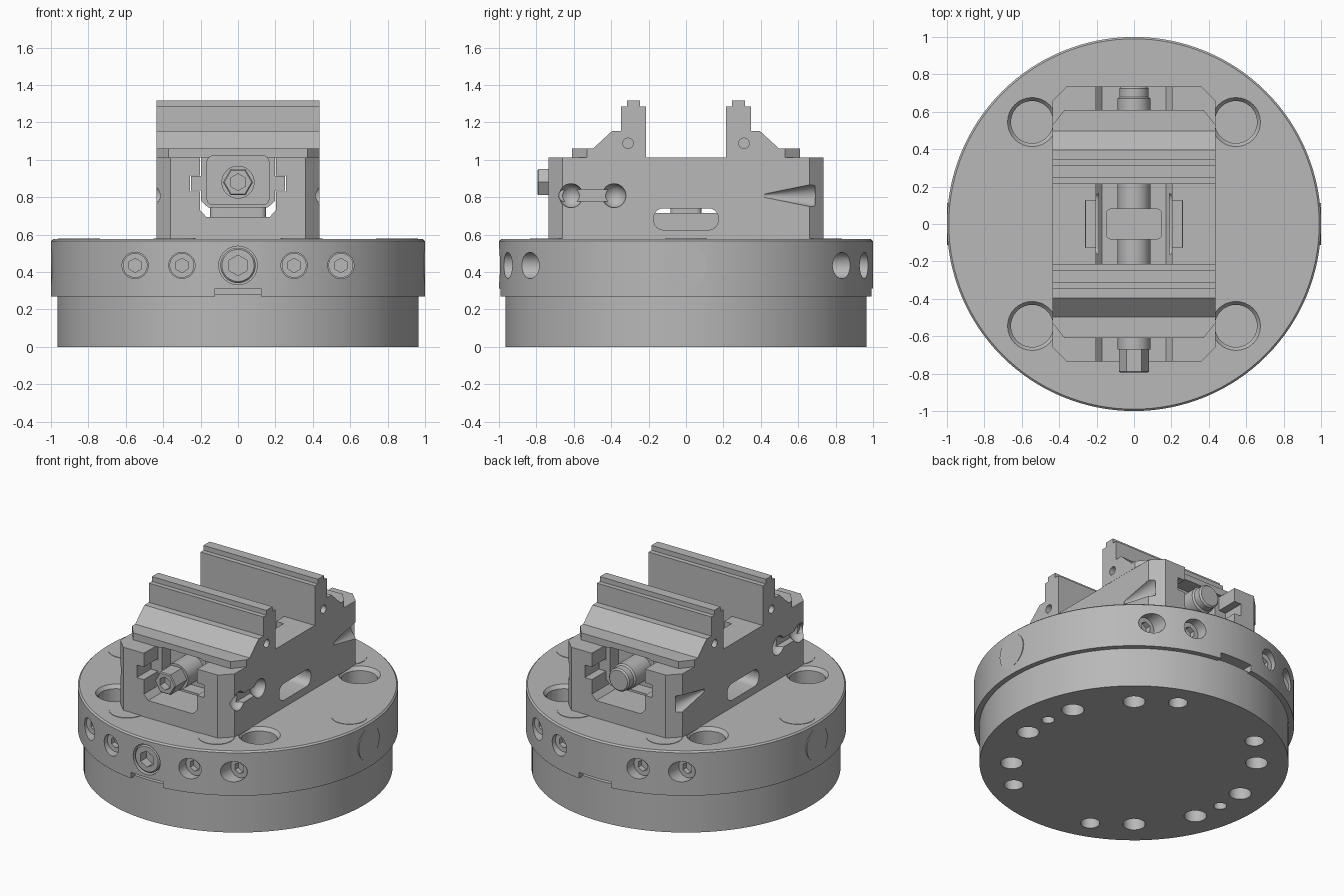
import bpy
import bmesh
import math
from mathutils import Vector, Matrix

cube = bpy.data.objects.get("Cube")
if cube:
    bpy.data.objects.remove(cube, do_unlink=True)

steel = bpy.data.materials.new("brushed_grey")
steel.use_nodes = True
GREY = (0.48, 0.48, 0.48, 1)
steel.diffuse_color = GREY
steel.node_tree.nodes["Principled BSDF"].inputs["Base Color"].default_value = GREY


def finish(name, bm):
    bmesh.ops.recalc_face_normals(bm, faces=bm.faces)
    mesh = bpy.data.meshes.new(name)
    bm.to_mesh(mesh)
    bm.free()
    mesh.materials.append(steel)
    ob = bpy.data.objects.new(name, mesh)
    bpy.context.collection.objects.link(ob)
    return ob


def rod(name, r, start, end, sides=32, r2=None, roll=0, rim=0):
    """Cylinder, cone or hexagonal bar between two points."""
    a, b = Vector(start), Vector(end)
    d = b - a
    bm = bmesh.new()
    m = (Matrix.Translation((a + b) / 2) @ d.to_track_quat('Z', 'Y').to_matrix().to_4x4()
         @ Matrix.Rotation(roll, 4, 'Z'))
    bmesh.ops.create_cone(bm, cap_ends=True, segments=sides, radius1=r,
                          radius2=r if r2 is None else r2, depth=d.length, matrix=m)
    if rim:
        caps = [f for f in bm.faces if len(f.verts) > 4 and f.calc_center_median().dot(d) > b.dot(d) - 0.001]
        bmesh.ops.bevel(bm, geom=[e for f in caps for e in f.edges], offset=rim, segments=1, affect='EDGES')
    return finish(name, bm)


def prism(name, pts, axis, lo, hi):
    """Extrude a 2D outline along an axis."""
    place = {'x': lambda u, v, w: (w, u, v), 'y': lambda u, v, w: (u, w, v),
             'z': lambda u, v, w: (u, v, w)}[axis]
    bm = bmesh.new()
    rings = [[bm.verts.new(place(u, v, w)) for u, v in pts] for w in (lo, hi)]
    for ring in rings:
        bm.faces.new(ring)
    for i in range(len(pts)):
        j = (i + 1) % len(pts)
        bm.faces.new((rings[0][i], rings[0][j], rings[1][j], rings[1][i]))
    return finish(name, bm)


def ball(name, r, centre):
    bm = bmesh.new()
    bmesh.ops.create_uvsphere(bm, u_segments=24, v_segments=16, radius=r,
                              matrix=Matrix.Translation(centre))
    return finish(name, bm)


def rounded(u0, u1, v0, v1, r, n=6):
    pts = []
    for k, (u, v) in enumerate(((u1 - r, v1 - r), (u0 + r, v1 - r), (u0 + r, v0 + r), (u1 - r, v0 + r))):
        for i in range(n + 1):
            t = math.pi / 2 * (k + i / n)
            pts.append((u + r * math.cos(t), v + r * math.sin(t)))
    return pts


def box(u0, u1, v0, v1):
    return [(u0, v0), (u1, v0), (u1, v1), (u0, v1)]


def mirrored(half):
    return half + [(-u, v) for u, v in reversed(half)]


def cut(target, *cutters):
    bpy.context.view_layer.objects.active = target
    for c in cutters:
        mod = target.modifiers.new("cut", 'BOOLEAN')
        mod.operation, mod.solver, mod.object = 'DIFFERENCE', 'EXACT', c
        bpy.ops.object.modifier_apply(modifier=mod.name)
        bpy.data.objects.remove(c, do_unlink=True)


SIDES = (-1, 1)
CORNERS = [(sx, sy) for sx in SIDES for sy in SIDES]

# Lower drum with mounting holes underneath
drum = rod("base_drum", 0.965, (0, 0, 0), (0, 0, 0.28), 128)
holes = [(a, 0.765, 0.07) for a in (20, 50, 140, 170, 200, 230, 320, 350)]
holes += [(a, 0.8, 0.06) for a in (70, 120, 250, 300)]
holes += [(a, 0.76, 0.04) for a in (5, 185)]
for a, dist, r in holes:
    x, y = dist * math.cos(math.radians(a)), dist * math.sin(math.radians(a))
    cut(drum, rod("drill", r, (x, y, -0.1), (x, y, 0.18), 24))

# Upper disc with counterbores, side bores and drive slots
Z = 0.435
disc = rod("upper_disc", 1.0, (0, 0, 0.27), (0, 0, 0.575), 128, rim=0.01)
for sx, sy in CORNERS:
    x, y = sx * 0.545, sy * 0.545
    cut(disc, rod("bore", 0.113, (x, y, 0.33), (x, y, 0.7)),
        rod("bore_rim", 0.112, (x, y, 0.55), (x, y, 0.58), r2=0.135))
    for px, seat in ((0.3, 0.9), (0.55, 0.77)):
        px *= sx
        cut(disc, rod("side_bore", 0.07, (px, sy * (seat - 0.05), Z), (px, sy * 1.1, Z)))
        screw = rod("side_screw", 0.066, (px, sy * (seat - 0.06), Z), (px, sy * seat, Z))
        cut(screw, rod("socket", 0.038, (px, sy * (seat - 0.035), Z), (px, sy * 1.1, Z), 6))
    rod("top_plug", 0.113, (sx * 0.34, sy * 0.72, 0.5), (sx * 0.34, sy * 0.72, 0.578), 48)
for s in SIDES:
    cut(disc, prism("slot", box(-0.122, 0.122, 0.2, 0.312), 'y', *sorted((s * 0.9, s * 1.1))))
    rod("top_plug", 0.113, (s * 0.85, 0, 0.5), (s * 0.85, 0, 0.578), 48)
    rod("side_plug", 0.113, (s * 0.9, 0, Z), (s, 0, Z), 48)
cut(disc, rod("lock_bore", 0.103, (0, -0.9, Z), (0, -1.1, Z)))
lock = rod("lock_screw", 0.094, (0, -0.88, Z), (0, -0.992, Z), 48, rim=0.008)
cut(lock, rod("socket", 0.055, (0, -0.93, Z), (0, -1.1, Z), 6))

# Vise body: chamfered block with a T channel
half = [(0.36, -0.735), (0.435, -0.66), (0.435, 0.66), (0.36, 0.735)]
body = prism("vise_body", mirrored(half), 'z', 0.57, 1.012)
channel = [(0.17, 0.695), (0.203, 0.73), (0.203, 0.83), (0.257, 0.83),
           (0.257, 0.917), (0.203, 0.917), (0.203, 1.1)]
cut(body, prism("channel", mirrored(channel), 'y', -1, 1),
    prism("entry_notch", box(-0.26, 0.26, -0.125, 0.125), 'z', 0.84, 1.1))
for s in SIDES:
    cut(body, prism("window", rounded(-0.172, 0.172, 0.625, 0.74, 0.05), 'x', *sorted((s * 0.19, s * 0.5))),
        prism("groove", rounded(-0.68, -0.34, 0.777, 0.84, 0.03), 'x', *sorted((s * 0.39, s * 0.5))),
        ball("pocket", 0.064, (s * 0.435, -0.615, 0.808)),
        ball("pocket", 0.064, (s * 0.435, -0.385, 0.808)),
        rod("relief", 0.01, (s * 0.44, 0.42, 0.808), (s * 0.44, 0.69, 0.808), r2=0.064))

# Stepped jaws with T keys that ride in the channel
jaw_profile = [(0.61, 1.012), (0.61, 1.06), (0.497, 1.06), (0.396, 1.153), (0.347, 1.153),
               (0.347, 1.285), (0.315, 1.285), (0.315, 1.318), (0.247, 1.318),
               (0.247, 1.285), (0.214, 1.285), (0.214, 1.012)]
key = [(0.16, 0.745), (0.198, 0.78), (0.198, 0.835), (0.25, 0.835),
       (0.25, 0.912), (0.198, 0.912), (0.198, 1.014)]
for s, label in ((-1, "front"), (1, "back")):
    jaw = prism(label + "_jaw", [(s * y, z) for y, z in jaw_profile], 'x', -0.436, 0.436)
    jaw_key = prism(label + "_jaw_key", mirrored(key), 'y', *sorted((s * 0.22, s * 0.59)))
    for part in (jaw, jaw_key):
        cut(part, prism("recess", rounded(-0.165, 0.165, 0.76, 1.02, 0.03), 'y', *sorted((s * 0.5, s * 0.7))))
    for sx in SIDES:
        corner = [(sx * 0.436, s * 0.53), (sx * 0.37, s * 0.612), (sx * 0.5, s * 0.7), (sx * 0.5, s * 0.53)]
        cut(jaw, prism("corner", corner, 'z', 0.9, 1.2),
            rod("pin_hole", 0.028, (sx * 0.36, s * 0.31, 1.088), (sx * 0.5, s * 0.31, 1.088), 20))

# Centre bearing block and lead screw
prism("centre_block", rounded(-0.15, 0.15, -0.083, 0.083, 0.03), 'z', 0.69, 0.99)
S = 0.88
rod("lead_screw", 0.088, (0, -0.67, S), (0, 0.68, S), 40, rim=0.01)
rod("screw_tail", 0.078, (0, 0.67, S), (0, 0.735, S), 40, rim=0.01)
hexagon = rod("drive_hex", 0.08, (0, -0.66, S), (0, -0.795, S), 6, roll=math.pi / 6, rim=0.006)
cut(hexagon, rod("socket", 0.045, (0, -0.74, S), (0, -0.9, S), 6))

# Smooth the round walls and keep the edges crisp
bpy.ops.object.select_all(action='DESELECT')
for ob in bpy.context.collection.objects:
    if ob.type == 'MESH':
        ob.select_set(True)
bpy.context.view_layer.objects.active = body
bpy.ops.object.shade_smooth_by_angle(angle=math.radians(30))
